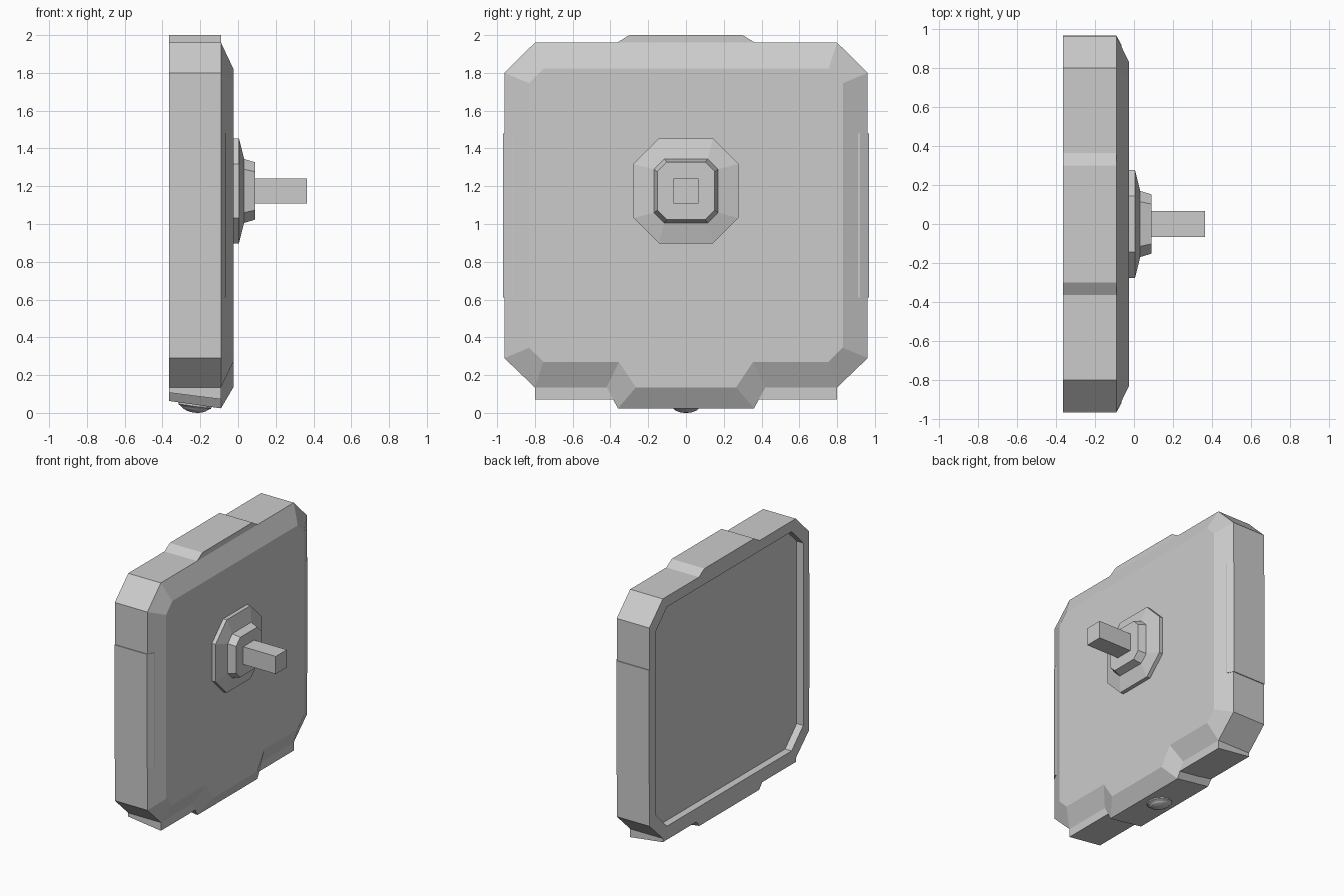
import bpy, bmesh, math
from mathutils import Matrix

if "Cube" in bpy.data.objects:
    bpy.data.objects.remove(bpy.data.objects["Cube"])

BACK, EDGE, FRONT = -0.365, -0.09, -0.025


def loft(name, rings):
    """Closed flat-shaded solid through rings of equal point count."""
    bm = bmesh.new()
    vs = [[bm.verts.new(p) for p in r] for r in rings]
    n = len(vs[0])
    for a, b in zip(vs, vs[1:]):
        for i in range(n):
            j = (i + 1) % n
            bm.faces.new((a[i], a[j], b[j], b[i]))
    bm.faces.new(vs[0][::-1])
    bm.faces.new(vs[-1])
    bmesh.ops.recalc_face_normals(bm, faces=bm.faces)
    me = bpy.data.meshes.new(name)
    bm.to_mesh(me)
    bm.free()
    ob = bpy.data.objects.new(name, me)
    bpy.context.collection.objects.link(ob)
    return ob


def ring(x, half):
    """Mirror a half outline (y, z) across y = 0 at depth x."""
    pts = half + [(-y, z) for y, z in reversed(half)]
    return [(x, y, z) for y, z in pts]


def octagon(x, ry, cut, z0, z1):
    return ring(x, [(ry - cut, z0), (ry, z0 + cut), (ry, z1 - cut), (ry - cut, z1)])


# Case with chamfered front and dropped bottom centre
def outline(drop):
    return [(0.36, drop), (0.42, 0.135), (0.80, 0.135), (0.962, 0.29),
            (0.962, 1.80), (0.80, 1.96)]


inner = [(0.265, 0.135), (0.355, 0.27), (0.755, 0.27), (0.83, 0.345),
         (0.83, 1.745), (0.755, 1.822)]
case = loft("case", [ring(BACK, outline(0.063)), ring(EDGE, outline(0.024)),
                     ring(FRONT, inner)])

# Shallow recess in the back
cutter = loft("recess_cutter", [octagon(BACK - 0.1, 0.89, 0.14, 0.21, 1.88),
                                octagon(BACK + 0.055, 0.89, 0.14, 0.21, 1.88)])
mod = case.modifiers.new("recess", "BOOLEAN")
mod.operation = "DIFFERENCE"
mod.solver = "EXACT"
mod.object = cutter
bpy.context.view_layer.objects.active = case
bpy.ops.object.modifier_apply(modifier="recess")
bpy.data.objects.remove(cutter)

# Sloping foot strip along the bottom
foot = [(BACK, 0.107), (EDGE, 0.072), (EDGE, 0.14), (BACK, 0.14)]
loft("bottom_strip", [[(x, y, z) for x, z in foot] for y in (-0.80, 0.80)])

# Raised pad on the top
pad = [(0.37, 1.95), (0.365, 1.96), (0.30, 2.0)]
loft("top_pad", [ring(BACK, pad), ring(EDGE, pad)])

# Thin side plates wrapping onto the chamfer
plate = [(BACK, 0.94), (BACK, 0.968), (EDGE, 0.968), (-0.065, 0.92),
         (-0.065, 0.90), (-0.10, 0.94)]
for side, s in (("left", -1), ("right", 1)):
    loft(side + "_side_plate", [[(x, s * y, z) for x, y in plate] for z in (0.61, 1.48)])

# Octagonal flange and collar
C = 1.175


def hub(x, r, cut):
    return octagon(x, r, cut, C - r, C + r)


loft("flange", [hub(FRONT - 0.01, 0.278, 0.135), hub(0.005, 0.278, 0.135),
                hub(0.032, 0.17, 0.055)])
loft("collar", [hub(0.03, 0.17, 0.055), hub(0.09, 0.152, 0.05)])

# Square shaft
h = 0.067
loft("shaft", [[(x, -h, C - h), (x, h, C - h), (x, h, C + h), (x, -h, C + h)]
               for x in (0.08, 0.365)])

# Domed screw head on the sloping underside
profile = [(0.088, 0.02), (0.088, -0.008), (0.07, -0.018), (0.062, -0.026),
           (0.04, -0.036), (0.015, -0.041)]
N = 16
screw = loft("screw_head", [[(r * math.cos(2 * math.pi * i / N),
                              r * math.sin(2 * math.pi * i / N), z)
                             for i in range(N)] for r, z in profile])
screw.data.transform(Matrix.Translation((-0.228, 0, 0.0425))
                     @ Matrix.Rotation(math.radians(8), 4, "Y"))
